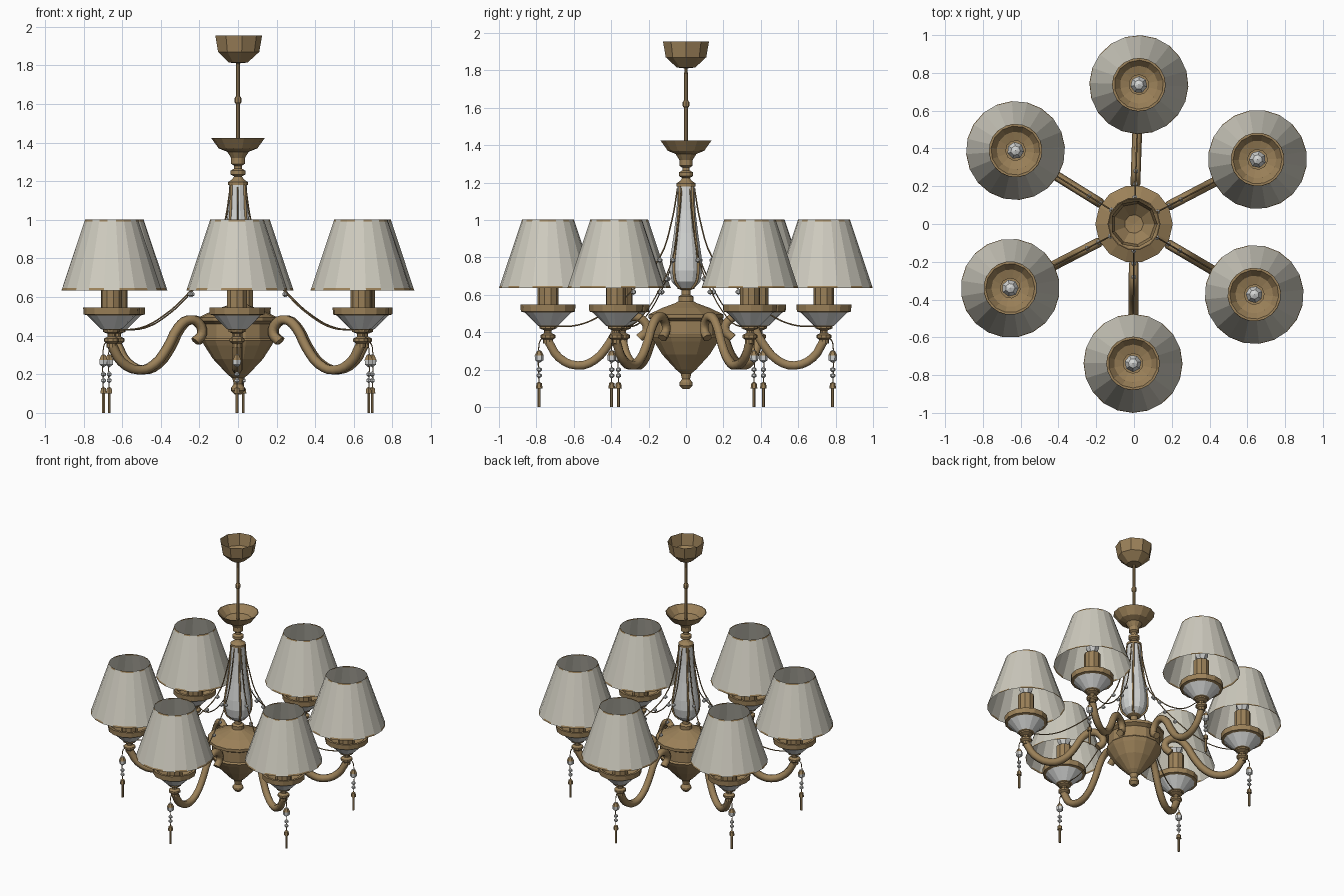
import bpy, bmesh, math
from mathutils import Vector

cube = bpy.data.objects.get("Cube")
if cube:
    bpy.data.objects.remove(cube)


def material(name, colour):
    m = bpy.data.materials.new(name)
    m.use_nodes = True
    m.diffuse_color = (*colour, 1)
    bsdf = m.node_tree.nodes["Principled BSDF"]
    bsdf.inputs["Base Color"].default_value = (*colour, 1)
    bsdf.inputs["Roughness"].default_value = 0.7
    return m


BRASS = material("antique brass", (0.33, 0.22, 0.10))
FABRIC = material("cream fabric", (0.62, 0.60, 0.52))
GLASS = material("white glass", (0.66, 0.67, 0.66))


def add(name, mesh, mats, parent_angle=0.0, loc=(0, 0, 0)):
    """Link a mesh, turning its outward +x direction to the given angle."""
    ob = bpy.data.objects.new(name, mesh)
    bpy.context.collection.objects.link(ob)
    for m in mats:
        if m.name not in mesh.materials:
            mesh.materials.append(m)
    ob.rotation_euler.z = parent_angle
    offset = Vector(loc)
    offset.rotate(ob.rotation_euler)
    ob.location = offset
    return ob


def lathe(profile, sides, rule=None):
    """Revolve (radius, height) points; rule(band, side) picks the material."""
    bm = bmesh.new()
    rings = []
    for r, z in profile:
        rings.append([bm.verts.new((r * math.cos(math.tau * i / sides),
                                    r * math.sin(math.tau * i / sides), z))
                      for i in range(sides)])
    for band in range(len(rings) - 1):
        a, b = rings[band], rings[band + 1]
        for i in range(sides):
            j = (i + 1) % sides
            f = bm.faces.new((a[i], a[j], b[j], b[i]))
            if rule:
                f.material_index = rule(band, i)
    bmesh.ops.remove_doubles(bm, verts=bm.verts, dist=0.0005)
    mesh = bpy.data.meshes.new("lathe")
    bm.to_mesh(mesh)
    bm.free()
    return mesh


def tube(points, radius, bevel=1, steps=3):
    """Smooth round tube through (outward, height) points."""
    cu = bpy.data.curves.new("path", 'CURVE')
    cu.dimensions = '3D'
    cu.bevel_depth = radius
    cu.bevel_resolution = bevel
    cu.resolution_u = steps
    cu.use_fill_caps = True
    sp = cu.splines.new('BEZIER')
    sp.bezier_points.add(len(points) - 1)
    for p, (r, z) in zip(sp.bezier_points, points):
        p.co = (r, 0, z)
        p.handle_left_type = p.handle_right_type = 'AUTO'
    tmp = bpy.data.objects.new("path", cu)
    bpy.context.collection.objects.link(tmp)
    bpy.context.view_layer.update()
    dg = bpy.context.evaluated_depsgraph_get()
    mesh = bpy.data.meshes.new_from_object(tmp.evaluated_get(dg))
    bpy.data.objects.remove(tmp)
    return mesh


# Ceiling cup, open on top, and hanging rod
add("ceiling_cup", lathe([(0, 1.81), (0.05, 1.815), (0.11, 1.87), (0.125, 1.955)], 9), [BRASS])
add("hanging_rod", lathe([(0.011, 1.37), (0.011, 1.6), (0.018, 1.61), (0.018, 1.63),
                          (0.011, 1.64), (0.009, 1.82)], 8), [BRASS])

# Upper dish and turned neck
add("upper_dish", lathe([(0, 1.35), (0.05, 1.35), (0.1, 1.37), (0.14, 1.425), (0.135, 1.425),
                         (0.09, 1.375), (0, 1.36)], 14), [BRASS])
add("neck", lathe([(0.06, 1.36), (0.035, 1.32), (0.035, 1.29), (0.02, 1.28), (0.02, 1.265),
                   (0.038, 1.255), (0.038, 1.235), (0.02, 1.225), (0.03, 1.21),
                   (0.052, 1.195), (0.052, 1.18), (0, 1.18)], 12), [BRASS])

# Glass vase with brass ribs
VASE = [(0.046, 1.18), (0.052, 1.05), (0.066, 0.93), (0.086, 0.8), (0.09, 0.73),
        (0.078, 0.67), (0.045, 0.635)]
add("vase", lathe(VASE, 14), [GLASS])
rib = tube([(r + 0.002, z) for r, z in VASE], 0.007)
for k in range(4):
    add("vase_rib", rib, [BRASS], math.radians(45 + 90 * k))

# Central hub with cone and finial
add("hub", lathe([(0.05, 0.635), (0.025, 0.625), (0.025, 0.6), (0.042, 0.59), (0.042, 0.565),
                  (0.06, 0.555), (0.13, 0.53), (0.205, 0.495), (0.205, 0.475), (0.178, 0.46),
                  (0.178, 0.385), (0.188, 0.375), (0.175, 0.35), (0.13, 0.28), (0.055, 0.2),
                  (0.03, 0.18), (0.022, 0.15), (0.036, 0.13), (0.036, 0.115),
                  (0.018, 0.095), (0, 0.095)], 14), [BRASS])

# Shared meshes for the lamps; rim bands alternate brass and fabric
shade = lathe([(0.262, 0.635), (0.258, 0.646), (0.142, 0.992), (0.139, 1.002)], 20,
              lambda band, i: int(band != 1 and i % 5 not in (1, 3)))
cup = lathe([(0.03, 0.425), (0.055, 0.435), (0.125, 0.505), (0.145, 0.51), (0.147, 0.547),
             (0.13, 0.547), (0.1, 0.51), (0, 0.48)], 14, lambda band, i: int(band == 1))
stem = lathe([(0, 0.335), (0.026, 0.34), (0.026, 0.36), (0.04, 0.37), (0.04, 0.385),
              (0.02, 0.395), (0.02, 0.41), (0.045, 0.42), (0.045, 0.435), (0, 0.44)], 10)
candle = lathe([(0.055, 0.48), (0.055, 0.72), (0, 0.72)], 10)
bulb = lathe([(0.02, 0.72), (0.045, 0.76), (0.045, 0.79), (0.025, 0.83), (0, 0.84)], 7)
arm = tube([(0.25, 0.37), (0.21, 0.41), (0.23, 0.465), (0.29, 0.482), (0.35, 0.44),
            (0.41, 0.34), (0.49, 0.25), (0.58, 0.222), (0.68, 0.265), (0.735, 0.35)], 0.026)
chain = tube([(0.045, 1.17), (0.075, 1), (0.14, 0.8), (0.28, 0.63), (0.44, 0.5),
              (0.57, 0.44), (0.7, 0.43)], 0.004, 0, 4)
bead = lathe([(0, -0.016), (0.014, -0.005), (0.014, 0.005), (0, 0.016)], 6)
hook = tube([(0.735, 0.37), (0.77, 0.365), (0.785, 0.34), (0.785, 0.1)], 0.003, 0)
pendant_top = lathe([(0, 0.235), (0.022, 0.25), (0.024, 0.275), (0.012, 0.3), (0, 0.305)], 6,
                    lambda band, i: int(band == 2))
pendant_drop = lathe([(0, 0), (0.008, 0), (0.008, 0.1), (0.018, 0.1), (0.014, 0.128),
                      (0, 0.135)], 6)

# Six lamps with arms, chains and crystal pendants
RADIUS = 0.738
for degrees in (88, 27.6, -30.4, -90.4, 207.4, 148.2):
    a = math.radians(degrees)
    at = (RADIUS, 0, 0)
    add("lamp_shade", shade, [FABRIC, BRASS], a, at)
    add("lamp_cup", cup, [BRASS, GLASS], a, at)
    add("lamp_stem", stem, [BRASS], a, at)
    add("candle_tube", candle, [BRASS], a, at)
    add("bulb", bulb, [GLASS], a, at)
    add("arm", arm, [BRASS], a)
    add("chain", chain, [BRASS], a)
    for spot in ((0.14, 0.8), (0.21, 0.7), (0.28, 0.63)):
        add("chain_bead", bead, [GLASS], a, (spot[0], 0, spot[1] - 0.015))
    add("pendant_hook", hook, [BRASS], a)
    pend = (0.785, 0, 0)
    add("pendant_crystal", pendant_top, [GLASS, BRASS], a, pend)
    for z in (0.2, 0.168):
        add("pendant_bead", bead, [GLASS], a, (0.785, 0, z))
    add("pendant_drop", pendant_drop, [BRASS], a, pend)
